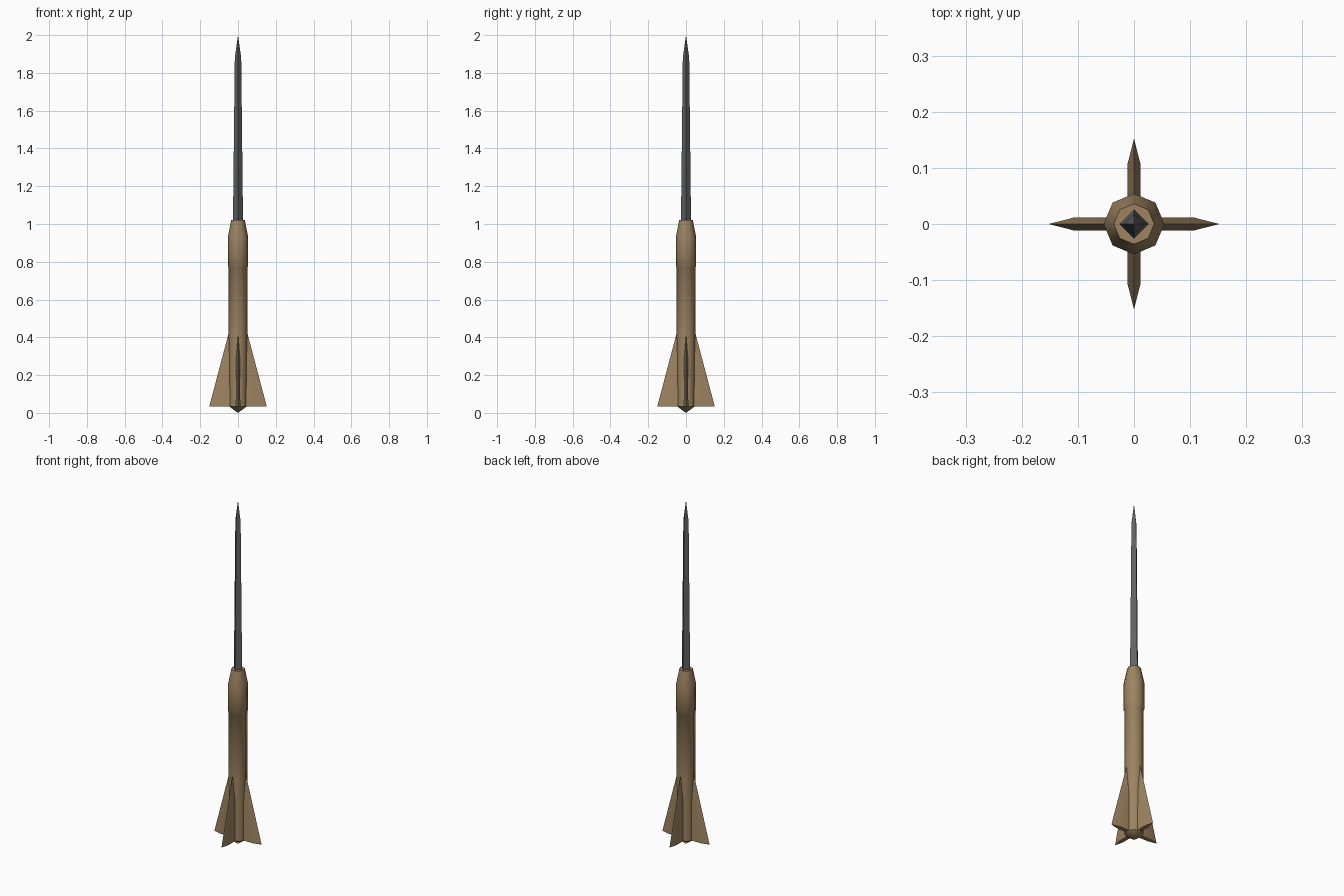
import bpy, bmesh, math
from mathutils import Matrix

if "Cube" in bpy.data.objects:
    bpy.data.objects.remove(bpy.data.objects["Cube"])


def material(name, rgb):
    m = bpy.data.materials.new(name)
    m.diffuse_color = (*rgb, 1)
    m.use_nodes = True
    m.node_tree.nodes["Principled BSDF"].inputs["Base Color"].default_value = m.diffuse_color
    return m


wood = material("wood", (0.34, 0.23, 0.12))
iron = material("iron", (0.12, 0.12, 0.125))


def make_object(name, bm, mat, angle):
    bmesh.ops.recalc_face_normals(bm, faces=bm.faces)
    mesh = bpy.data.meshes.new(name)
    bm.to_mesh(mesh)
    bm.free()
    mesh.materials.append(mat)
    obj = bpy.data.objects.new(name, mesh)
    bpy.context.collection.objects.link(obj)
    bpy.ops.object.select_all(action='DESELECT')
    obj.select_set(True)
    bpy.context.view_layer.objects.active = obj
    bpy.ops.object.shade_smooth_by_angle(angle=math.radians(angle))
    return obj


def loft(bm, rings):
    """Join equal-sized rings of points and cap both ends."""
    loops = [[bm.verts.new(p) for p in ring] for ring in rings]
    n = len(loops[0])
    for a, b in zip(loops, loops[1:]):
        for i in range(n):
            j = (i + 1) % n
            bm.faces.new((a[i], a[j], b[j], b[i]))
    bm.faces.new(loops[0])
    bm.faces.new(loops[-1])


def turned(name, profile, sides, mat, angle):
    """Lathe a (radius, z) profile with corners on the x and y axes."""
    bm = bmesh.new()
    loft(bm, [[(r * math.cos(math.tau * i / sides), r * math.sin(math.tau * i / sides), z)
               for i in range(sides)] for r, z in profile])
    bmesh.ops.remove_doubles(bm, verts=bm.verts, dist=0.0003)
    return make_object(name, bm, mat, angle)


# Octagonal wooden shaft with pointed foot and thicker collar
turned("wooden_shaft", [(0.0001, 0), (0.048, 0.035), (0.05, 0.42), (0.05, 0.77),
                        (0.054, 0.775), (0.054, 0.93), (0.036, 1.02)], 8, wood, 46)

# Four-sided iron spike
turned("iron_spike", [(0.027, 0.98), (0.017, 1.88), (0.0001, 2.0)], 4, iron, 30)

# Four tapered fins with sharpened outer edges
for k in range(4):
    bm = bmesh.new()
    rings = []
    for z, shoulder, tip, half in ((0.035, 0.105, 0.152, 0.012), (0.42, 0.006, 0.05, 0.011)):
        rings.append([(0, -half, z), (shoulder, -half, z), (tip, 0, z),
                      (shoulder, half, z), (0, half, z)])
    loft(bm, rings)
    bm.transform(Matrix.Rotation(k * math.pi / 2, 4, 'Z'))
    make_object(f"fin_{k + 1}", bm, wood, 30)
